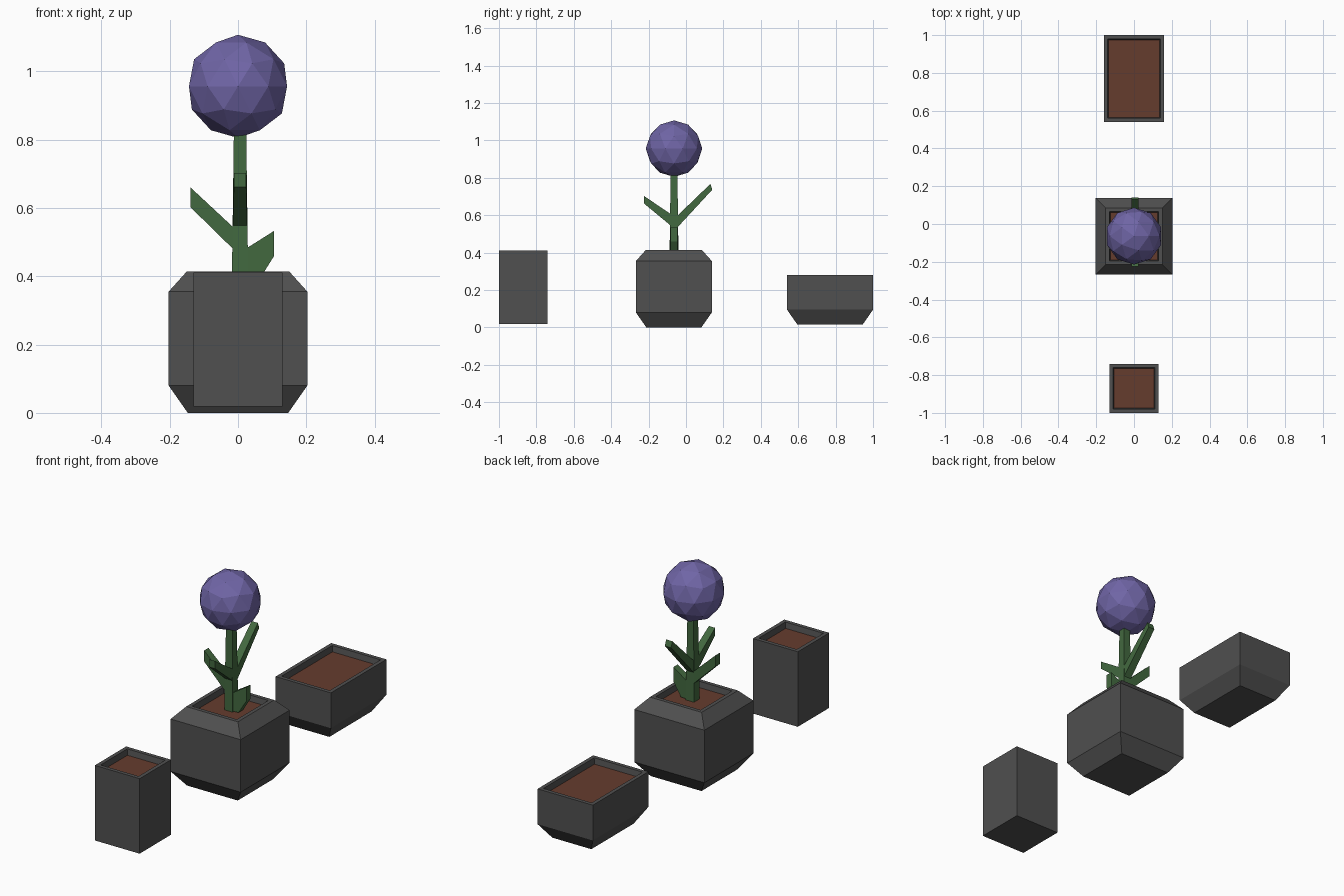
import bpy, bmesh

if "Cube" in bpy.data.objects:
    bpy.data.objects.remove(bpy.data.objects["Cube"])

STEM_X, STEM_Y = 0.006, -0.064


def material(name, rgb):
    m = bpy.data.materials.new(name)
    m.diffuse_color = (*rgb, 1)
    m.use_nodes = True
    m.node_tree.nodes["Principled BSDF"].inputs["Base Color"].default_value = m.diffuse_color
    return m


DARK = material("dark_grey", (0.08, 0.08, 0.08))
SOIL = material("soil_brown", (0.13, 0.045, 0.027))
GREEN = material("leaf_green", (0.055, 0.14, 0.05))
PURPLE = material("petal_purple", (0.16, 0.13, 0.38))


def finish(name, bm, mat, recalc=True):
    if recalc:
        bmesh.ops.recalc_face_normals(bm, faces=bm.faces)
    me = bpy.data.meshes.new(name)
    bm.to_mesh(me)
    bm.free()
    me.materials.append(mat)
    ob = bpy.data.objects.new(name, me)
    bpy.context.collection.objects.link(ob)
    return ob


def loft(name, rings, mat, cap_start=True, cap_end=True):
    """Skin faces between successive rings of points."""
    bm = bmesh.new()
    loops = [[bm.verts.new(p) for p in ring] for ring in rings]
    n = len(loops[0])
    for a, b in zip(loops, loops[1:]):
        for i in range(n):
            j = (i + 1) % n
            bm.faces.new((a[i], a[j], b[j], b[i]))
    if cap_start:
        bm.faces.new(loops[0][::-1])
    if cap_end:
        bm.faces.new(loops[-1])
    return finish(name, bm, mat, recalc=cap_start and cap_end)


def rect(cx, cy, hx, hy, z):
    return [(cx + sx * hx, cy + sy * hy, z)
            for sx, sy in ((-1, -1), (1, -1), (1, 1), (-1, 1))]


def planter(name, cy, profile, soil_drop=0.03):
    """Rectangular pot from (half x, half y, z) rings, with rim and soil."""
    hx, hy, top = profile[-1]
    inner = [(hx - 0.02, hy - 0.02, top), (hx - 0.025, hy - 0.025, top - soil_drop)]
    loft(name, [rect(0, cy, *p) for p in profile + inner], DARK, cap_end=False)
    loft(name + "_soil", [rect(0, cy, *inner[1])], SOIL, cap_start=False)


# Pots
planter("square_pot", -0.065, [(0.147, 0.147, 0), (0.203, 0.203, 0.08),
                               (0.203, 0.203, 0.355), (0.15, 0.15, 0.414)])
planter("tall_pot", -0.87, [(0.13, 0.13, 0.018), (0.13, 0.13, 0.411)])
planter("long_planter", 0.77, [(0.113, 0.175, 0.016), (0.16, 0.23, 0.095),
                               (0.16, 0.23, 0.28)])

# Stem
loft("stem", [rect(STEM_X, STEM_Y, 0.024, 0.024, 0.384),
              rect(STEM_X, STEM_Y, 0.018, 0.018, 0.83)], GREEN)


# Leaves: (distance from stem axis, z) outlines given width across
def leaf(name, axis, outline, width=0.021, tip_width=0.018):
    reach = max(abs(d) for d, z in outline)
    rings = []
    for side in (-1, 1):
        ring = []
        for d, z in outline:
            w = side * (width + (tip_width - width) * abs(d) / reach)
            off = (d, w) if axis == "x" else (w, d)
            ring.append((STEM_X + off[0], STEM_Y + off[1], z))
        rings.append(ring)
    loft(name, rings, GREEN)


leaf("left_leaf", "x", [(0, 0.46), (0, 0.525), (-0.145, 0.66), (-0.145, 0.602)])
leaf("right_leaf", "x", [(0, 0.388), (0, 0.47), (0.1, 0.533), (0.1, 0.46), (0.055, 0.388)])
leaf("front_leaf", "y", [(0, 0.53), (0, 0.595), (-0.16, 0.702), (-0.16, 0.662)])
leaf("back_leaf", "y", [(0, 0.515), (0, 0.58), (0.194, 0.767), (0.205, 0.737)])

# Blossom
bpy.ops.mesh.primitive_ico_sphere_add(subdivisions=2, radius=0.151,
                                      location=(0, -0.064, 0.956))
blossom = bpy.context.object
blossom.name = "blossom"
blossom.data.materials.append(PURPLE)
